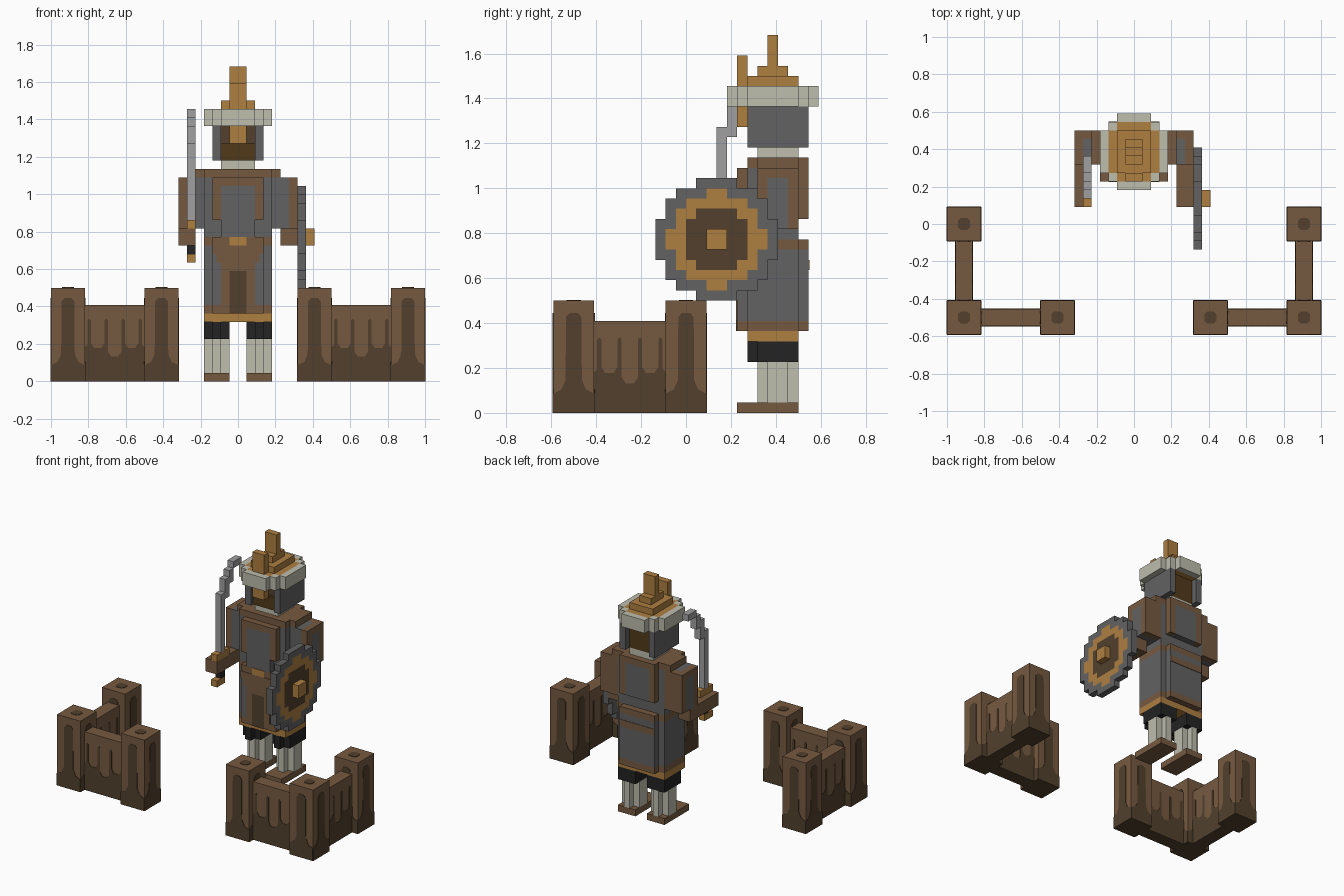
import bpy, bmesh
from mathutils import Matrix, Vector

V = 1 / 22  # one block
if bpy.data.objects.get("Cube"):
    bpy.data.objects.remove(bpy.data.objects["Cube"])


def material(name, rgb):
    lin = [((c / 255 + 0.055) / 1.055) ** 2.4 for c in rgb] + [1]
    m = bpy.data.materials.new(name)
    m.use_nodes = True
    m.diffuse_color = lin
    m.node_tree.nodes["Principled BSDF"].inputs["Base Color"].default_value = lin
    return m


BROWN = material("brown", (118, 90, 64))
DARK = material("dark brown", (82, 64, 45))
GREY = material("iron grey", (98, 98, 98))
CREAM = material("cream", (190, 189, 174))
GOLD = material("gold", (174, 126, 64))
BLACK = material("black", (35, 35, 35))
STEEL = material("steel", (160, 160, 160))
HAIR = material("hair brown", (82, 58, 26))


def finish(name, bm, mats):
    me = bpy.data.meshes.new(name)
    bm.to_mesh(me)
    bm.free()
    for m in mats:
        me.materials.append(m)
    ob = bpy.data.objects.new(name, me)
    bpy.context.collection.objects.link(ob)
    return ob


def add_box(bm, x0, x1, y0, y1, z0, z1):
    mat = Matrix.Translation(Vector((x0 + x1, y0 + y1, z0 + z1)) * V / 2)
    mat = mat @ Matrix.Diagonal((*(Vector((x1 - x0, y1 - y0, z1 - z0)) * V), 1))
    bmesh.ops.create_cube(bm, size=1, matrix=mat)


def blocks(name, mat, *boxes):
    """One part made of boxes x0, x1, y0, y1, z0, z1 in blocks."""
    bm = bmesh.new()
    for b in boxes:
        add_box(bm, *b)
    return finish(name, bm, [mat])


def stepped(name, mat, z0, z1, *bands):
    """Stepped column: bands of half width, y0, y1."""
    return blocks(name, mat, *[(-w, w, a, b, z0, z1) for w, a, b in bands])


def plate(name, mat, pts, origin, u, v):
    """Thin flat plate with outline pts on the plane spanned by u and v."""
    n = Vector(u).cross(Vector(v))
    bm = bmesh.new()
    base = Vector(origin)
    verts = [bm.verts.new((base + Vector(u) * p + Vector(v) * q) * V) for p, q in pts]
    face = bm.faces.new(verts)
    ext = bmesh.ops.extrude_face_region(bm, geom=[face])
    moved = [e for e in ext["geom"] if isinstance(e, bmesh.types.BMVert)]
    bmesh.ops.translate(bm, vec=n * 0.003, verts=moved)
    bmesh.ops.recalc_face_normals(bm, faces=bm.faces)
    return finish(name, bm, [mat])


def timber(name, *box):
    """Wooden block with a dark underside."""
    bm = bmesh.new()
    add_box(bm, *box)
    bm.normal_update()
    for f in bm.faces:
        f.material_index = 1 if f.normal.z < -0.5 else 0
    return finish(name, bm, [BROWN, DARK])


# ---- Fences: posts and walls with dark weathering ----
half = [(2, 1.9), (1.2, 2.3), (0.8, 3.2), (0.75, 9.4), (0.4, 9.8)]
POST = [(-2, 0), (2, 0)] + half + [(-p, q) for p, q in reversed(half)]
comb = [(3.5, 4), (3.2, 4.3), (3.2, 7.2), (3, 7.4), (2.8, 7.2), (2.8, 4.5), (2.4, 3.9),
        (1.6, 3.9), (1.2, 4.5), (1.2, 7.2), (1, 7.4), (0.8, 7.2), (0.8, 3.5), (0.4, 2.9)]
WALL = [(-3.5, 0), (3.5, 0)] + comb + [(-p, q) for p, q in reversed(comb)]
KNOT = [(.7, .4), (.4, .7), (-.4, .7), (-.7, .4), (-.7, -.4), (-.4, -.7), (.4, -.7), (.7, -.4)]
UP = (0, 0, 1)
SIDES = [((1, 0, 0), (0, -1, 0)), ((-1, 0, 0), (0, 1, 0)),
         ((0, 1, 0), (1, 0, 0)), ((0, -1, 0), (-1, 0, 0))]

for s, side in ((1, "left"), (-1, "right")):
    for i, (cx, cy) in enumerate([(20, -11), (9, -11), (20, 0)]):
        c = Vector((s * cx, cy, 0))
        timber(f"{side}_post_{i}", c.x - 2, c.x + 2, cy - 2, cy + 2, 0, 11)
        for u, n in SIDES:
            plate(f"{side}_post_stain", DARK, POST, c + Vector(n) * 2, u, UP)
        plate(f"{side}_post_knot", DARK, KNOT, c + Vector((0, 0, 11)), (1, 0, 0), (0, 1, 0))
    fx = s * 14.5
    timber(f"{side}_front_wall", fx - 3.5, fx + 3.5, -12, -10, 0, 9)
    timber(f"{side}_side_wall", s * 20 - 1, s * 20 + 1, -9, -2, 0, 9)
    for k, (u, n) in enumerate(SIDES):
        c = Vector((fx, -11, 0)) if k < 2 else Vector((s * 20, -5.5, 0))
        plate(f"{side}_wall_stain", DARK, WALL, c + Vector(n), u, UP)

# ---- Legs ----
for s, side in ((1, "left"), (-1, "right")):
    a, b = sorted((s, s * 4))
    blocks(f"{side}_foot", BROWN, (a, b, 5, 11, 0, 1))
    blocks(f"{side}_leg", CREAM, (a, b, 8, 10, 1, 5),
           (a + 1, b - 1, 7, 8, 1, 5), (a + 1, b - 1, 10, 11, 1, 5))
    blocks(f"{side}_trouser", BLACK, (a, b, 7, 11, 5, 7), (a + 1, b - 1, 6, 7, 5, 7))

# ---- Robe and belt ----
ROBE = [(3, 5, 6), (4, 6, 11), (3, 11, 12)]
stepped("hem_band", GOLD, 7, 8, (4, 6, 11))
stepped("robe_trim", BROWN, 8, 9, *ROBE)
stepped("robe", GREY, 9, 16, *ROBE)
stepped("belt", BROWN, 16, 17, *ROBE)
blocks("buckle", GOLD, (-1, 1, 4.9, 5, 16, 17))
blocks("apron_border", BROWN, (-2, -1, 4.92, 5, 9, 14), (1, 2, 4.92, 5, 9, 14),
       (-1, 1, 4.92, 5, 13, 14), (-2.5, 2.5, 4.92, 5, 14, 15), (-3, 3, 4.92, 5, 15, 16))
blocks("apron_center", DARK, (-1, 1, 4.92, 5, 8, 13))
blocks("back_sash", BROWN, (-3, 3, 12, 12.08, 14, 15))

# ---- Torso ----
stepped("torso", GREY, 17, 24, (4, 6, 11))
blocks("shoulder_yoke", BROWN, (-5, 5, 7, 11, 24, 25), (-4, 4, 6, 7, 24, 25),
       (-3, 3, 11, 12, 24, 25))
blocks("chest_panel", GREY, (-2, 2, 5, 6, 17, 23))
blocks("chest_border", BROWN, (-3, -2, 5, 6, 19, 24), (2, 3, 5, 6, 19, 24), (-2, 2, 5, 6, 23, 24))
blocks("back_panel", GREY, (-2, 2, 11, 12, 19, 24))
blocks("back_border", BROWN, (-3, -2, 11, 12, 19, 24), (2, 3, 11, 12, 19, 24))

# ---- Arms ----
for s, side in ((1, "left"), (-1, "right")):
    def sx(a, b):
        return sorted((s * a, s * b))
    blocks(f"{side}_sleeve", GREY, (*sx(4, 6), 7, 10, 18, 24), (*sx(6, 7), 8, 10, 18, 23))
    blocks(f"{side}_sleeve_trim", BROWN, (*sx(6, 7), 7, 8, 18, 24), (*sx(4, 7), 10, 11, 18, 24),
           (*sx(6, 7), 8, 10, 23, 24))
    blocks(f"{side}_forearm", BROWN, (*sx(5, 7), 4, 9, 16, 18))
    blocks(f"{side}_hand", BROWN, (*sx(5, 7), 2, 4, 16, 18))

# ---- Sword ----
blocks("sword_guard", GOLD, (-6, -5, 2, 5, 18, 19))
blocks("sword_grip", BLACK, (-6, -5, 3, 4, 15, 16))
blocks("sword_pommel", GOLD, (-6, -5, 2, 4, 14, 15))
blocks("sword_blade", STEEL, (-6, -5, 3, 4, 19, 28), (-6, -5, 4, 5, 27, 30),
       (-6, -5, 5, 6, 29, 31), (-6, -5, 6, 8, 31, 32))

# ---- Round shield: each ring is a set of rows around the hub ----
CY, CZ = 3, 17


def disc(widths):
    rows = [(d, w) for d, w in enumerate(widths)] + [(-d - 1, w) for d, w in enumerate(widths)]
    return {(y, d) for d, w in rows for y in range(-w, w)}


outer = disc([6, 6, 5, 5, 4, 2])
middle = disc([5, 4, 4, 3, 1])
inner = disc([3, 3, 2])
for name, mat, cells in (("shield_rim", GREY, outer - middle),
                         ("shield_ring", GOLD, middle - inner),
                         ("shield_center", DARK, inner)):
    boxes = []
    for z in sorted({c[1] for c in cells}):
        row = sorted(c[0] for c in cells if c[1] == z)
        start = prev = row[0]
        for y in row[1:] + [99]:
            if y != prev + 1:
                boxes.append((7, 8, CY + start, CY + prev + 1, CZ + z, CZ + z + 1))
                start = y
            prev = y
    blocks(name, mat, *boxes)
blocks("shield_boss", GOLD, (8, 9, 2, 4, 16, 18))

# ---- Head ----
stepped("neck", CREAM, 25, 26, (2, 7, 11))
stepped("hair", HAIR, 26, 30, (2, 7, 11))
blocks("helmet_sides", GREY, (-3, -2, 6, 12, 26, 30), (2, 3, 6, 12, 26, 30))
blocks("face", DARK, (-2, 2, 6.92, 7, 28, 30))
blocks("beard", HAIR, (-2, 2, 6.5, 7, 26, 28))

# ---- Helmet brim, cap and plume ----
blocks("brim", CREAM, (-2, 2, 4, 5, 30, 32), (-2, 2, 12, 13, 30, 32),
       *[(min(s * a, s * b), max(s * a, s * b), y0, y1, 30, 32) for s in (-1, 1)
         for a, b, y0, y1 in ((3, 4, 6, 11), (2, 3, 5, 6), (2, 3, 11, 12))])
stepped("cap", GOLD, 30, 32, (2, 5, 6), (3, 6, 11), (2, 11, 12))
stepped("cap_step", GOLD, 32, 33, (2, 6, 11))
stepped("cap_top", GOLD, 33, 34, (1, 7, 10))
stepped("spire", GOLD, 34, 37, (1, 8, 9))
blocks("front_plume", GOLD, (-1, 1, 5, 6, 32, 35))
blocks("nose_guard", GOLD, (-1, 1, 5, 6, 28, 30))
